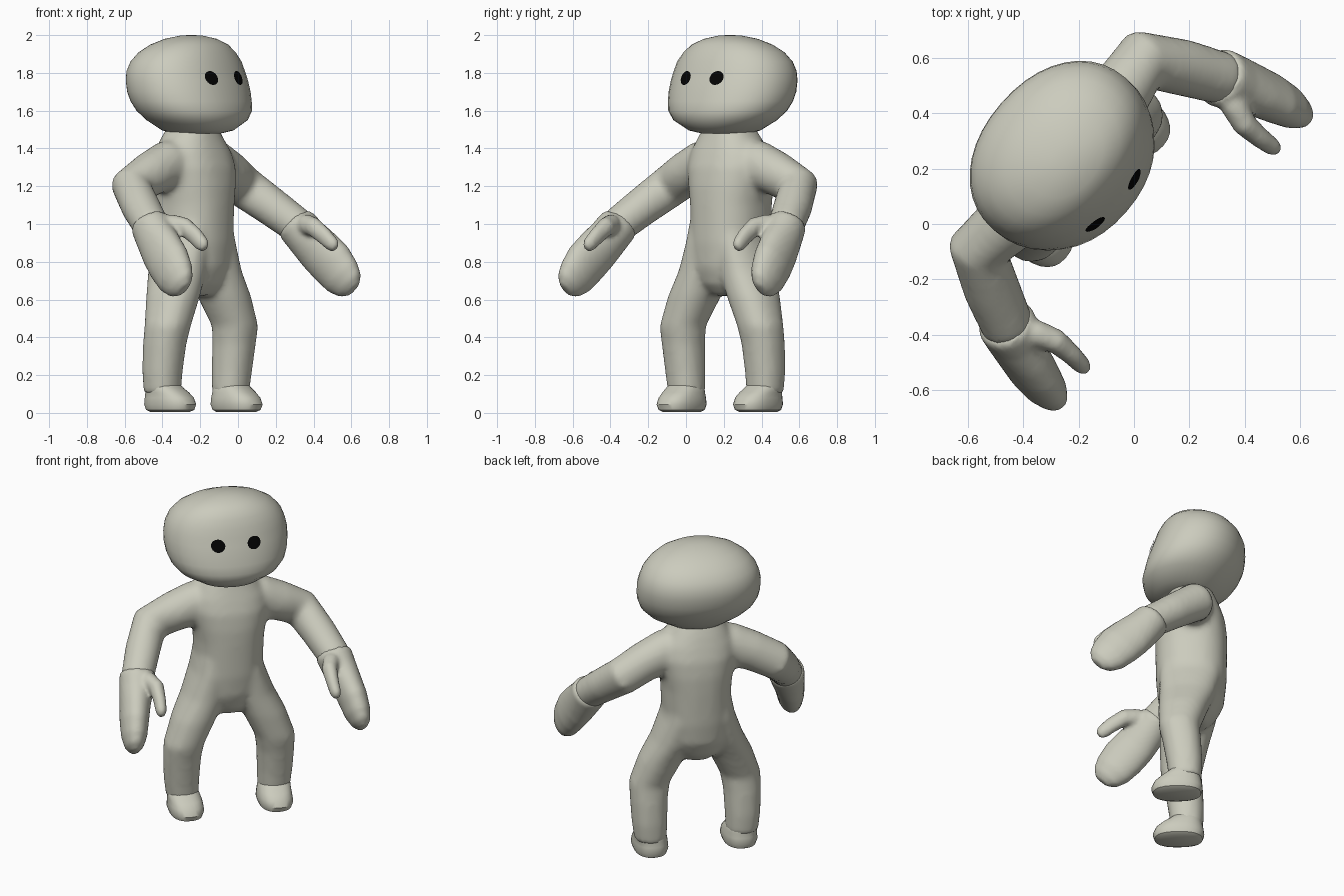
import bpy, bmesh, math
from mathutils import Vector
from mathutils.bvhtree import BVHTree

if "Cube" in bpy.data.objects:
    bpy.data.objects.remove(bpy.data.objects["Cube"])

TURN = math.radians(49)      # the figure stands turned to its left
SHIFT = (0.01, 0.011, 0)


def material(name, rgb):
    m = bpy.data.materials.new(name)
    m.diffuse_color = (*rgb, 1)
    m.use_nodes = True
    m.node_tree.nodes["Principled BSDF"].inputs["Base Color"].default_value = m.diffuse_color
    return m


skin = material("pale_grey_clay", (0.60, 0.60, 0.51))
black = material("black", (0.001, 0.001, 0.001))


def loft(bm, rings, ref=(1, 0, 0), level=False, power=2.0, sides=28, mirror=1):
    """Closed tube through rings of (x, y, z, half width, half depth)."""
    centres = [Vector(r[:3]) for r in rings]
    loops = []
    for i, r in enumerate(rings):
        if level:
            t = Vector((0, 0, 1))
        else:
            before = centres[i] - centres[i - 1] if i else Vector()
            after = centres[i + 1] - centres[i] if i < len(rings) - 1 else Vector()
            t = (before.normalized() + after.normalized()).normalized()
        side = Vector(ref)
        side = (side - t * side.dot(t)).normalized()
        other = t.cross(side)
        loop = []
        for k in range(sides):
            c, s = math.cos(k * math.tau / sides), math.sin(k * math.tau / sides)
            c = math.copysign(abs(c) ** (2 / power), c)
            s = math.copysign(abs(s) ** (2 / power), s)
            p = centres[i] + side * c * r[3] + other * s * r[4]
            loop.append(bm.verts.new((p.x * mirror, p.y, p.z)))
        loops.append(loop)
    for a, b in zip(loops, loops[1:]):
        for k in range(sides):
            n = (k + 1) % sides
            bm.faces.new((a[k], a[n], b[n], b[k]))
    bm.faces.new(loops[0])
    bm.faces.new(loops[-1])
    bmesh.ops.recalc_face_normals(bm, faces=bm.faces)


def finish(name, bm, mat, voxel=0, smooth=0):
    me = bpy.data.meshes.new(name)
    bm.to_mesh(me)
    bm.free()
    ob = bpy.data.objects.new(name, me)
    bpy.context.collection.objects.link(ob)
    me.materials.append(mat)
    ob.rotation_euler.z = TURN
    ob.location = SHIFT
    bpy.ops.object.select_all(action='DESELECT')
    bpy.context.view_layer.objects.active = ob
    ob.select_set(True)
    bpy.ops.object.shade_smooth_by_angle(angle=math.radians(40))
    if voxel:
        m = ob.modifiers.new("fuse", 'REMESH')
        m.mode = 'VOXEL'
        m.voxel_size = voxel
        m.use_smooth_shade = True
        m = ob.modifiers.new("soften", 'SMOOTH')
        m.iterations = smooth
    return ob


# Body: torso, arms and legs fused into one skin
bm = bmesh.new()
loft(bm, [(.005, .33, .62, .08, .09), (.005, .33, .68, .15, .15), (.005, .335, .77, .19, .19),
          (.008, .335, .90, .198, .205), (.01, .335, 1.10, .205, .21),
          (.01, .335, 1.20, .22, .21), (.008, .335, 1.30, .235, .20),
          (.005, .335, 1.38, .22, .175), (0, .335, 1.45, .175, .15), (0, .33, 1.53, .12, .12)],
     level=True, power=2.3, sides=36)
for s in (1, -1):
    # arm: shoulder, elbow, wrist
    loft(bm, [(.05, .335, 1.34, .12, .13), (.20, .34, 1.31, .12, .13),
              (.32, .35, 1.265, .115, .118), (.455, .365, 1.195, .112, .112),
              (.53, .235, 1.09, .103, .103), (.60, .09, .975, .095, .095)],
         ref=(0, 1, 0), mirror=s)
    # leg: hip, thigh, knee, ankle
    loft(bm, [(.275, .305, .10, .095, .095), (.28, .30, .22, .103, .105),
              (.28, .285, .36, .11, .113), (.272, .27, .46, .118, .12),
              (.205, .29, .62, .13, .145), (.145, .315, .75, .125, .165),
              (.11, .33, .90, .105, .18), (.10, .335, 1.02, .09, .17)],
         level=True, power=2.2, mirror=s)
finish("body", bm, skin, voxel=0.018, smooth=7)

# Head: wide rounded block whose lower face juts forward
bm = bmesh.new()
loft(bm, [(0, .30, 1.48, .12, .13), (0, .295, 1.495, .19, .18), (0, .30, 1.55, .29, .24),
          (0, .32, 1.60, .336, .27), (0, .342, 1.65, .356, .28), (0, .358, 1.70, .364, .284),
          (0, .372, 1.76, .364, .278), (0, .38, 1.81, .354, .268), (0, .378, 1.86, .334, .25),
          (0, .37, 1.91, .292, .217), (0, .355, 1.95, .233, .175), (0, .345, 1.98, .155, .12),
          (0, .34, 1.997, .07, .05), (0, .34, 2.0, .02, .015)],
     level=True, power=2.12, sides=40)
tree = BVHTree.FromBMesh(bm)
finish("head", bm, skin)

# Eyes: thin dark plates laid on the face
for s, label in ((1, "left"), (-1, "right")):
    bm = bmesh.new()
    n, rings = 20, 4

    def on_face(r, k):
        x = s * .108 + r * .041 * math.cos(k * math.tau / n)
        z = 1.773 + r * .037 * math.sin(k * math.tau / n)
        hit = tree.ray_cast(Vector((x, -1, z)), Vector((0, 1, 0)))[0]
        return bm.verts.new(hit - Vector((0, .006, 0)))

    centre = on_face(0, 0)
    loops = [[on_face(j / rings, k) for k in range(n)] for j in range(1, rings + 1)]
    for k in range(n):
        m = (k + 1) % n
        bm.faces.new((centre, loops[0][k], loops[0][m]))
        for a, b in zip(loops, loops[1:]):
            bm.faces.new((a[k], b[k], b[m], a[m]))
    finish(label + "_eye", bm, black)

for s, label in ((1, "left"), (-1, "right")):
    # Hand: flat mitten with a bent thumb
    bm = bmesh.new()
    loft(bm, [(.586, .125, 1.01, .095, .098), (.59, .11, .99, .107, .108),
              (.61, .06, .93, .10, .115), (.635, -.005, .86, .09, .128),
              (.657, -.075, .79, .084, .132), (.672, -.135, .72, .074, .118),
              (.682, -.178, .675, .054, .09), (.686, -.20, .65, .025, .045)], mirror=s)
    loft(bm, [(.575, .08, .98, .055, .065), (.545, .00, .995, .05, .056),
              (.52, -.065, .985, .044, .05), (.52, -.14, .935, .037, .046),
              (.525, -.195, .89, .032, .04), (.527, -.218, .872, .018, .022)], mirror=s)
    finish(label + "_hand", bm, skin, voxel=0.013, smooth=3)

    # Foot: plain rounded shoe, higher at the heel
    bm = bmesh.new()
    loft(bm, [(.268, .258, .004, .07, .115), (.268, .256, .016, .093, .14),
              (.268, .256, .045, .103, .15), (.268, .262, .08, .099, .14),
              (.27, .275, .108, .095, .12), (.275, .295, .134, .092, .10),
              (.276, .302, .155, .08, .085)],
         level=True, power=2.4, mirror=s)
    finish(label + "_foot", bm, skin)
